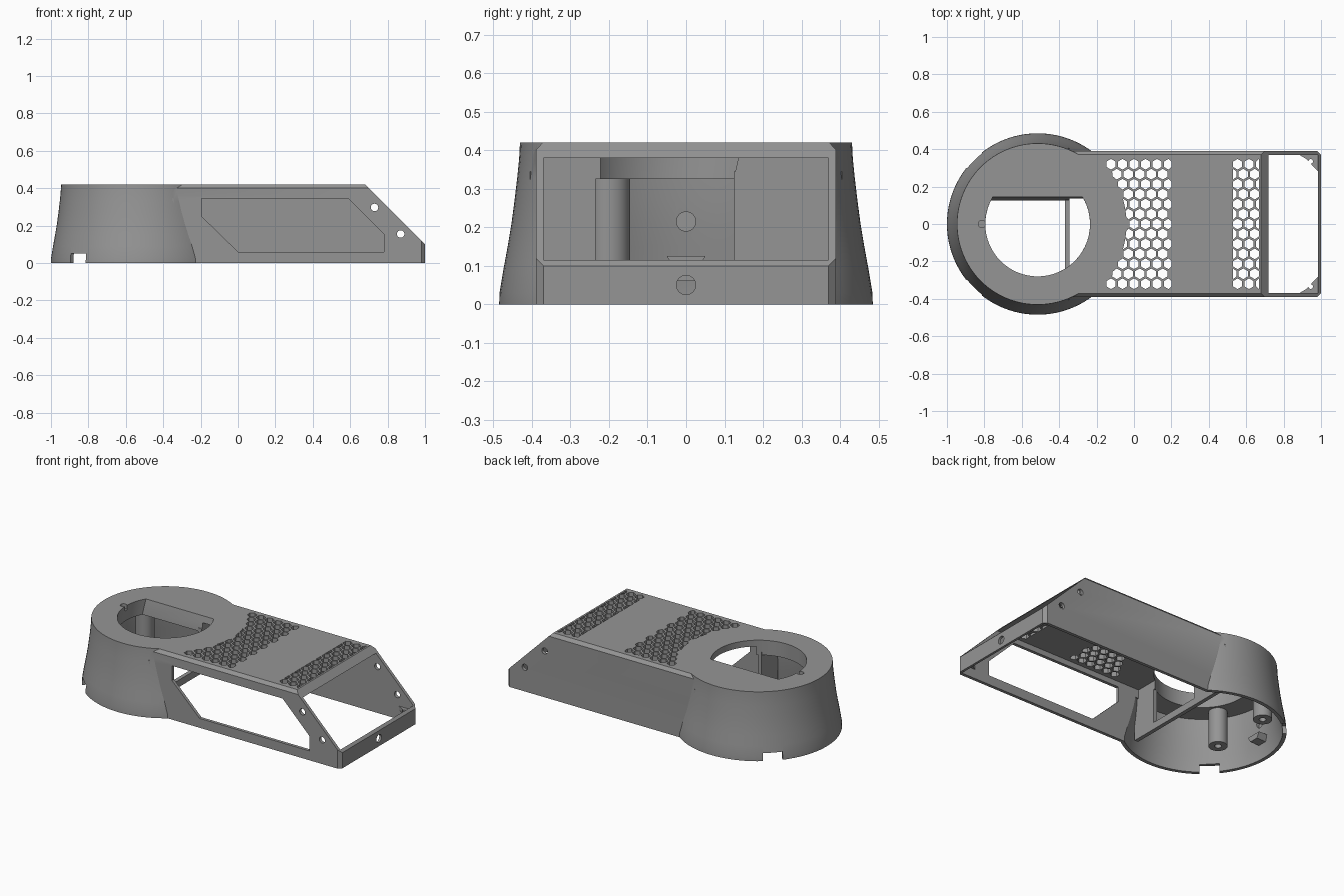
import bpy, bmesh, math
from mathutils import Vector

if "Cube" in bpy.data.objects:
    bpy.data.objects.remove(bpy.data.objects["Cube"])

grey = bpy.data.materials.new("plain_grey")
grey.diffuse_color = (0.30, 0.30, 0.30, 1)
grey.use_nodes = True
grey.node_tree.nodes["Principled BSDF"].inputs["Base Color"].default_value = grey.diffuse_color
CX = -0.515                                   # centre of the round end


def finish(name, bm):
    bmesh.ops.recalc_face_normals(bm, faces=bm.faces)
    me = bpy.data.meshes.new(name)
    bm.to_mesh(me)
    bm.free()
    me.materials.append(grey)
    ob = bpy.data.objects.new(name, me)
    bpy.context.collection.objects.link(ob)
    return ob


def loft(bm, rings):
    loops = [[bm.verts.new(p) for p in r] for r in rings]
    n = len(loops[0])
    for a, b in zip(loops, loops[1:]):
        for i in range(n):
            bm.faces.new((a[i], a[(i + 1) % n], b[(i + 1) % n], b[i]))
    bm.faces.new(loops[0][::-1])
    bm.faces.new(loops[-1])


def place(axis, p, t):
    return {'x': (t, p[0], p[1]), 'y': (p[0], t, p[1]), 'z': (p[0], p[1], t)}[axis]


def prism(name, axis, pts, a, b):
    bm = bmesh.new()
    loft(bm, [[place(axis, p, t) for p in pts] for t in (a, b)])
    return finish(name, bm)


def box(name, x0, x1, y0, y1, z0, z1):
    return prism(name, 'z', [(x0, y0), (x1, y0), (x1, y1), (x0, y1)], z0, z1)


def circle(cx, cy, r, n=32):
    return [(cx + r * math.cos(2 * math.pi * i / n), cy + r * math.sin(2 * math.pi * i / n))
            for i in range(n)]


def lathe(name, profile):
    bm = bmesh.new()
    loft(bm, [[(x, y, z) for x, y in circle(CX, 0, r, 96)] for r, z in profile])
    return finish(name, bm)


def boolean(ob, tool, op='DIFFERENCE'):
    m = ob.modifiers.new("bool", 'BOOLEAN')
    m.operation, m.solver, m.object = op, 'EXACT', tool
    bpy.context.view_layer.objects.active = ob
    bpy.ops.object.modifier_apply(modifier=m.name)
    bpy.data.objects.remove(tool, do_unlink=True)


# Outer body: flared round end joined to a chamfered box with sloped end
flare = [(0.485, 0), (0.484, 0.03), (0.474, 0.09), (0.463, 0.15), (0.453, 0.21),
         (0.445, 0.27), (0.438, 0.33), (0.433, 0.38), (0.431, 0.42)]
shell = lathe("housing_shell", flare)
boolean(shell, prism("body", 'x', [(-.39, 0), (.39, 0), (.39, .40), (.372, .42),
                                   (-.372, .42), (-.39, .40)], -0.45, 1.0), 'UNION')
boolean(shell, prism("slope_cut", 'y', [(.58, .52), (1.2, -.1), (1.2, .52)], -.6, .6))
for s in (-1, 1):
    boolean(shell, prism("corner_cut", 'z', [(.96, .41 * s), (1.02, .35 * s), (1.02, .41 * s)], -.1, .6))

# Hollow interior, open below and at the slope
boolean(shell, prism("box_cavity", 'y', [(-.345, -.1), (.985, -.1), (.985, .25),
                                         (.855, .38), (-.345, .38)], -.37, .37))
inner = [(0.463, -0.1)] + [(r - 0.022, z) for r, z in flare[1:6]] + [(0.418, 0.325)]
boolean(shell, lathe("round_cavity", inner))

# Round top opening with a flat, slanted back edge
bm = bmesh.new()
rings = []
for z, chord in ((0.25, 0.122), (0.33, 0.125), (0.42, 0.145), (0.5, 0.16)):
    a0 = math.asin(chord / 0.28)
    n = 64
    rings.append([(CX + .28 * math.cos(t), .28 * math.sin(t), z)
                  for t in [math.pi - a0 + (math.pi + 2 * a0) * i / n for i in range(n + 1)]])
loft(bm, rings)
boolean(shell, finish("top_opening", bm))

# Honeycomb vents, clipped by the round end and the band edges
bm = bmesh.new()
P, R, VR = 0.0615, 0.0285, 0.475
for x0, x1 in ((-0.21, 0.20), (0.53, 0.668)):
    for row in range(-6, 7):
        for col in range(-9, 13):
            cx, cy = (col + 0.5 * (row % 2)) * P, row * P * 0.866
            if not x0 - .012 < cx < x1 + .012 or math.hypot(cx - CX, cy) < VR - .01:
                continue
            pts = []
            for k in range(6):
                t = math.radians(60 * k + 30)
                x, y = cx + R * math.cos(t), cy + R * math.sin(t)
                x = min(max(x, x0), x1)
                y = min(max(y, -.36), .36)
                v = Vector((x - CX, y))
                if v.length < VR:
                    v = v.normalized() * VR
                pts.append((CX + v.x, v.y))
            loft(bm, [[(x, y, z) for x, y in pts] for z in (0.36, 0.45)])
boolean(shell, finish("vents", bm))

# Side window on the front wall
boolean(shell, prism("window", 'y', [(-.195, .345), (.59, .345), (.78, .155), (.78, .06),
                                     (0, .06), (-.195, .25)], -.6, -.3))
# Screw holes through side walls and end lip
for x, z in ((0.73, 0.297), (0.87, 0.155)):
    boolean(shell, prism("side_hole", 'y', circle(x, z, .02), -.6, .6))
boolean(shell, prism("end_hole", 'x', circle(0, .05, .025), .95, 1.05))
# Shallow holes at the round end: top pin hole and inner wall pocket
boolean(shell, prism("pin_hole", 'z', circle(-.812, 0, .02), .39, .5))
boolean(shell, prism("wall_pocket", 'x', circle(0, .215, .025), -.962, -.9))
# Cable notches in the round rim
for s in (-1, 1):
    d, w = Vector((-1, s)).normalized(), Vector((s, 1)).normalized() * 0.058
    c = Vector((CX, 0))
    pts = [c + d * .4 + w, c + d * .6 + w, c + d * .6 - w, c + d * .4 - w]
    boolean(shell, prism("notch", 'z', [tuple(p) for p in pts], -.1, .05))

# Inner cross wall: two jambs and a sill
box("cross_wall_left", -.37, -.345, -.405, -.235, .06, .345)
box("cross_wall_right", -.37, -.345, .125, .405, .06, .345)
box("cross_wall_sill", -.37, -.345, -.24, .13, .06, .105)

# Screw posts hanging from the round top, each with a screw hole
for s, side in ((-1, "front"), (1, "back")):
    post = prism("screw_post_" + side, 'z', circle(-.8, .2 * s, .055), .1, .335)
    boolean(post, prism("post_hole", 'z', circle(-.8, .2 * s, .02), .05, .2))
    # Corner gusset behind the end lip
    g = prism("corner_gusset_" + side, 'z', [(.99, .375 * s), (.875, .375 * s), (.925, .345 * s),
                                             (.965, .30 * s), (.99, .275 * s)], .06, .085)
    boolean(g, prism("gusset_hole", 'z', circle(.945, .335 * s, .012, 16), 0, .2))

# Small bracket on the inside of the round wall
prism("inner_bracket", 'x', [(-.03, .09), (.03, .09), (.05, .125), (-.05, .125)], -.965, -.90)

for ob in list(bpy.context.scene.objects):
    bpy.ops.object.select_all(action='DESELECT')
    ob.select_set(True)
    bpy.context.view_layer.objects.active = ob
    bpy.ops.object.shade_smooth_by_angle(angle=math.radians(25))
